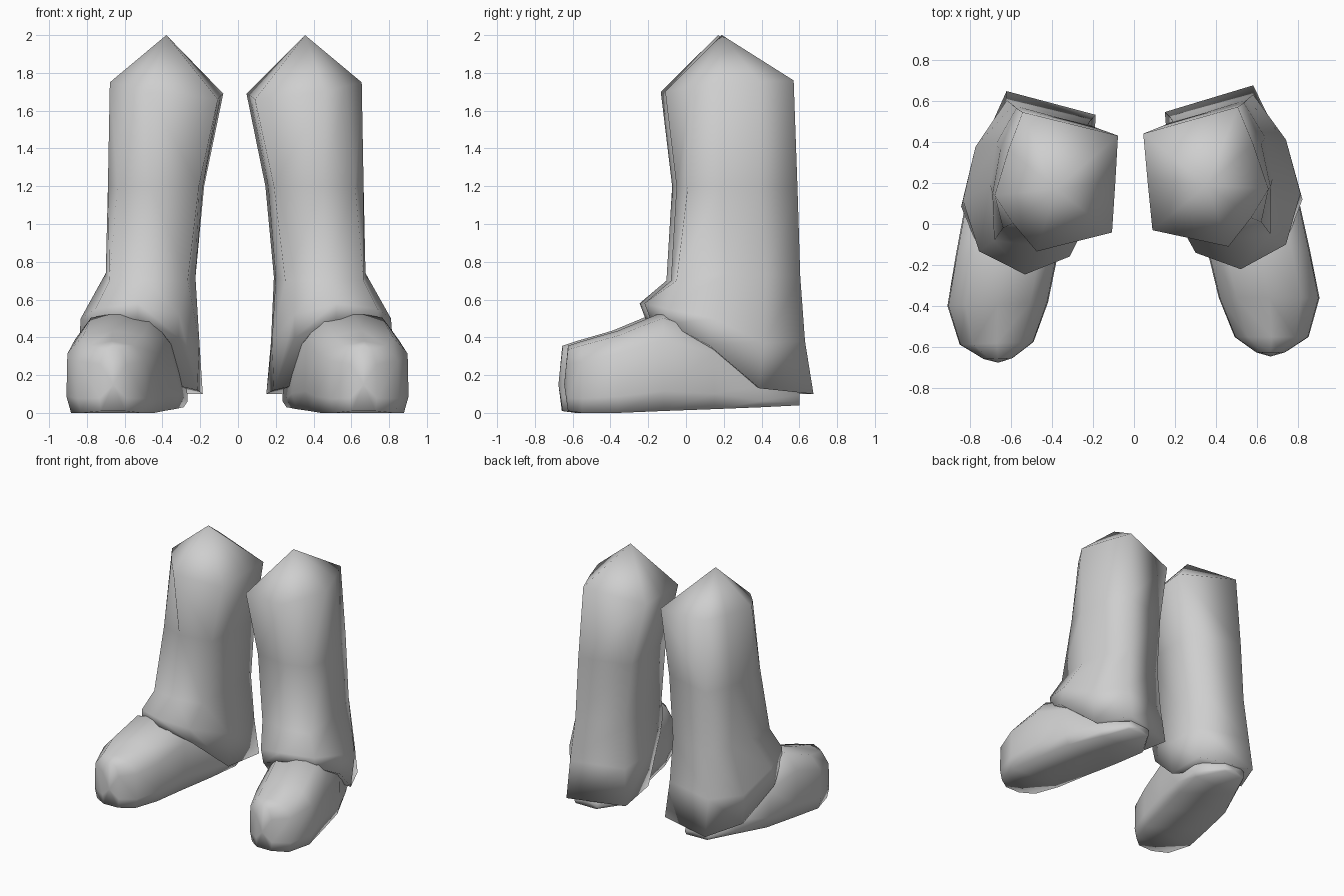
import bpy, bmesh, math
from mathutils import Matrix

cube = bpy.data.objects.get("Cube")
if cube:
    bpy.data.objects.remove(cube, do_unlink=True)

grey = bpy.data.materials.new("light_grey")
grey.use_nodes = True
GREY = (0.62, 0.62, 0.62, 1)
grey.diffuse_color = GREY
grey.node_tree.nodes["Principled BSDF"].inputs["Base Color"].default_value = GREY


def loft(name, rings, start, end, matrix):
    """Skin closed rings, closing each end with a fan to a point."""
    bm = bmesh.new()
    loops = [[bm.verts.new(p) for p in ring] for ring in rings]
    n = len(loops[0])
    for a, b in zip(loops, loops[1:]):
        for i in range(n):
            j = (i + 1) % n
            bm.faces.new((a[i], a[j], b[j], b[i]))
    for loop, tip in ((loops[0], start), (loops[-1], end)):
        point = bm.verts.new(tip)
        for i in range(n):
            bm.faces.new((loop[i], loop[(i + 1) % n], point))
    bm.transform(matrix)
    bmesh.ops.recalc_face_normals(bm, faces=bm.faces)
    mesh = bpy.data.meshes.new(name)
    bm.to_mesh(mesh)
    bm.free()
    mesh.materials.append(grey)
    obj = bpy.data.objects.new(name, mesh)
    bpy.context.collection.objects.link(obj)
    bpy.ops.object.select_all(action='DESELECT')
    obj.select_set(True)
    bpy.context.view_layer.objects.active = obj
    bpy.ops.object.shade_smooth_by_angle(angle=math.radians(105))


# Shaft corners, in order: inner back, outer back, outer rear, outer,
# outer front, front, inner front, inner
top = [(.045, .44, 1.69), (.505, .57, 1.76), (.58, .39, 1.755), (.655, .17, 1.75),
       (.57, .03, 1.73), (.46, -.11, 1.70), (.09, -.03, 1.66), (.065, .22, 1.68)]
calf = [(.145, .48, 1.2), (.535, .59, 1.2), (.62, .39, 1.2), (.665, .18, 1.2),
        (.62, .01, 1.2), (.45, -.05, 1.2), (.19, -.02, 1.2), (.16, .22, 1.2)]
ankle = [(.19, .50, .72), (.55, .605, .72), (.64, .42, .73), (.675, .22, .74),
         (.665, -.05, .70), (.46, -.08, .70), (.25, -.05, .70), (.20, .22, .72)]
flare = [(.175, .52, .38), (.58, .63, .38), (.74, .41, .37), (.81, .15, .50),
         (.74, -.10, .55), (.52, -.22, .58), (.30, -.14, .52), (.18, .20, .38)]
rim = [(.15, .545, .10), (.58, .675, .10), (.72, .39, .13), (.82, .12, .36),
       (.74, -.09, .47), (.52, -.19, .50), (.30, -.11, .40), (.19, .20, .12)]

# Foot half section (width, height), mirrored into a flat-bottomed loop
half = [(.90, 0), (1, .20), (.98, .72), (.64, .94)]
section = half + [(0, 1)] + [(-u, v) for u, v in reversed(half)]
# Foot stations from toe to heel: y, centre x, half width, bottom, top
stations = [(-.625, .665, .07, .01, .355), (-.55, .67, .18, 0, .38),
            (-.36, .658, .245, 0, .435), (-.12, .605, .25, .01, .535),
            (.15, .54, .255, .02, .43), (.40, .45, .215, .03, .19),
            (.60, .46, .10, .04, .12)]
foot_rings = [[(cx + u * hw, y, z0 + v * (z1 - z0)) for u, v in section]
              for y, cx, hw, z0, z1 in stations]

# The right boot mirrors the left and is turned very slightly
mirrored = (Matrix.Translation((-.018, -.008, 0)) @ Matrix.Rotation(.034, 4, 'Z')
            @ Matrix.Scale(-1, 4, (1, 0, 0)))
for side, matrix in (("left", Matrix.Identity(4)), ("right", mirrored)):
    loft(side + "_boot_shaft", [top, calf, ankle, flare, rim],
         (.355, .19, 2.0), (.45, .30, .18), matrix)
    loft(side + "_boot_foot", foot_rings, (.665, -.645, .15), (.46, .60, .08), matrix)
